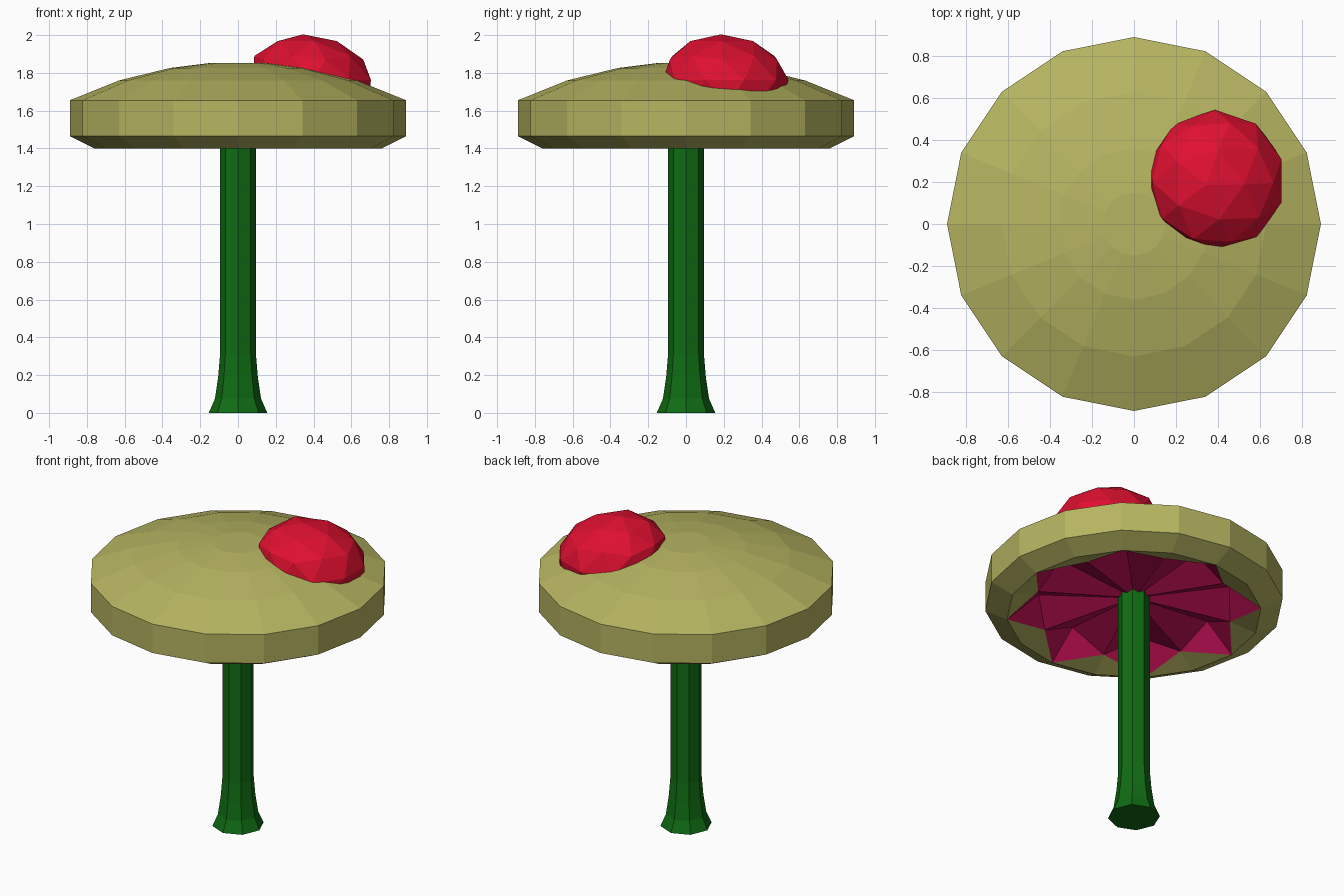
import bpy, bmesh, math
from mathutils import Matrix, Vector

if "Cube" in bpy.data.objects:
    bpy.data.objects.remove(bpy.data.objects["Cube"])


def material(name, rgb):
    m = bpy.data.materials.new(name)
    m.diffuse_color = (*rgb, 1.0)
    m.use_nodes = True
    m.node_tree.nodes["Principled BSDF"].inputs["Base Color"].default_value = m.diffuse_color
    return m


OLIVE = material("olive", (0.47, 0.46, 0.12))
GREEN = material("dark green", (0.005, 0.15, 0.007))
RED = material("red", (0.74, 0.005, 0.03))
MAGENTA = material("magenta", (0.53, 0.005, 0.09))


def finish(bm, name, mat):
    me = bpy.data.meshes.new(name)
    bm.to_mesh(me)
    bm.free()
    me.materials.append(mat)
    ob = bpy.data.objects.new(name, me)
    bpy.context.collection.objects.link(ob)
    return ob


def polar(r, deg, z):
    a = math.radians(deg)
    return (r * math.cos(a), r * math.sin(a), z)


def lathe(bm, profile, sides):
    """Faceted rings from bottom to top; returns the rings."""
    rings = [[bm.verts.new(polar(r, 360 * i / sides, z)) for i in range(sides)]
             for r, z in profile]
    for lo, hi in zip(rings, rings[1:]):
        for i in range(sides):
            j = (i + 1) % sides
            bm.faces.new((lo[i], lo[j], hi[j], hi[i]))
    bm.faces.new(rings[-1])
    return rings


# Stem: octagonal, flared at the foot
bm = bmesh.new()
rings = lathe(bm, [(0.155, 0), (0.122, 0.075), (0.105, 0.19),
                   (0.095, 0.31), (0.095, 1.53)], 8)
bm.faces.new(rings[0][::-1])
finish(bm, "stem", GREEN)

# Cap: 16-sided dome with a straight band and a bevelled lower rim
bm = bmesh.new()
rings = lathe(bm, [(0.76, 1.40), (0.89, 1.465), (0.89, 1.655), (0.63, 1.76),
                   (0.36, 1.826), (0.15, 1.852)], 16)
rim = rings[0]
# Underside between the gills, rising from the rim to each gill ridge
for k in range(8):
    ridge = bm.verts.new(polar(0.60, 45 * k + 22.5, 1.45))
    a, b, c = rim[2 * k], rim[2 * k + 1], rim[(2 * k + 2) % 16]
    bm.faces.new((b, a, ridge))
    bm.faces.new((c, b, ridge))
finish(bm, "cap", OLIVE)

# Gills: eight pleats running from the rim points to the stem
bm = bmesh.new()
apex = bm.verts.new((0, 0, 1.51))
tips = [bm.verts.new(polar(0.76, 45 * k, 1.40)) for k in range(8)]
grooves = [bm.verts.new(polar(0.57, 45 * k, 1.56)) for k in range(8)]
ridges = [bm.verts.new(polar(0.60, 45 * k + 22.5, 1.45)) for k in range(8)]
for k in range(8):
    t, g, nxt, prv = tips[k], grooves[k], ridges[k], ridges[k - 1]
    bm.faces.new((t, g, nxt))
    bm.faces.new((t, prv, g))
    bm.faces.new((g, apex, nxt))
    bm.faces.new((g, prv, apex))
finish(bm, "gills", MAGENTA)

# Wart: flattened faceted ball leaning with the slope of the cap
bm = bmesh.new()
bmesh.ops.create_icosphere(bm, subdivisions=2, radius=1.0)
lean_axis = Vector((-math.sin(math.radians(28)), math.cos(math.radians(28)), 0))
lean = Matrix.Rotation(math.radians(13), 4, lean_axis)
squash = Matrix.Diagonal((0.335, 0.335, 0.235, 1))
# turn one corner of the ball to the highest point
peak = squash @ (lean.inverted() @ Vector((0, 0, 1)))
turn = Vector((0, 0, 1)).rotation_difference(peak).to_matrix().to_4x4()
bm.transform(squash @ turn)
bmesh.ops.bisect_plane(bm, geom=bm.verts[:] + bm.edges[:] + bm.faces[:],
                       plane_co=(0, 0, -0.11), plane_no=(0, 0, -1), clear_outer=True)
bmesh.ops.holes_fill(bm, edges=[e for e in bm.edges if e.is_boundary], sides=0)
bmesh.ops.recalc_face_normals(bm, faces=bm.faces[:])
bm.transform(Matrix.Translation((0.39, 0.21, 1.763)) @ lean)
finish(bm, "wart", RED)
